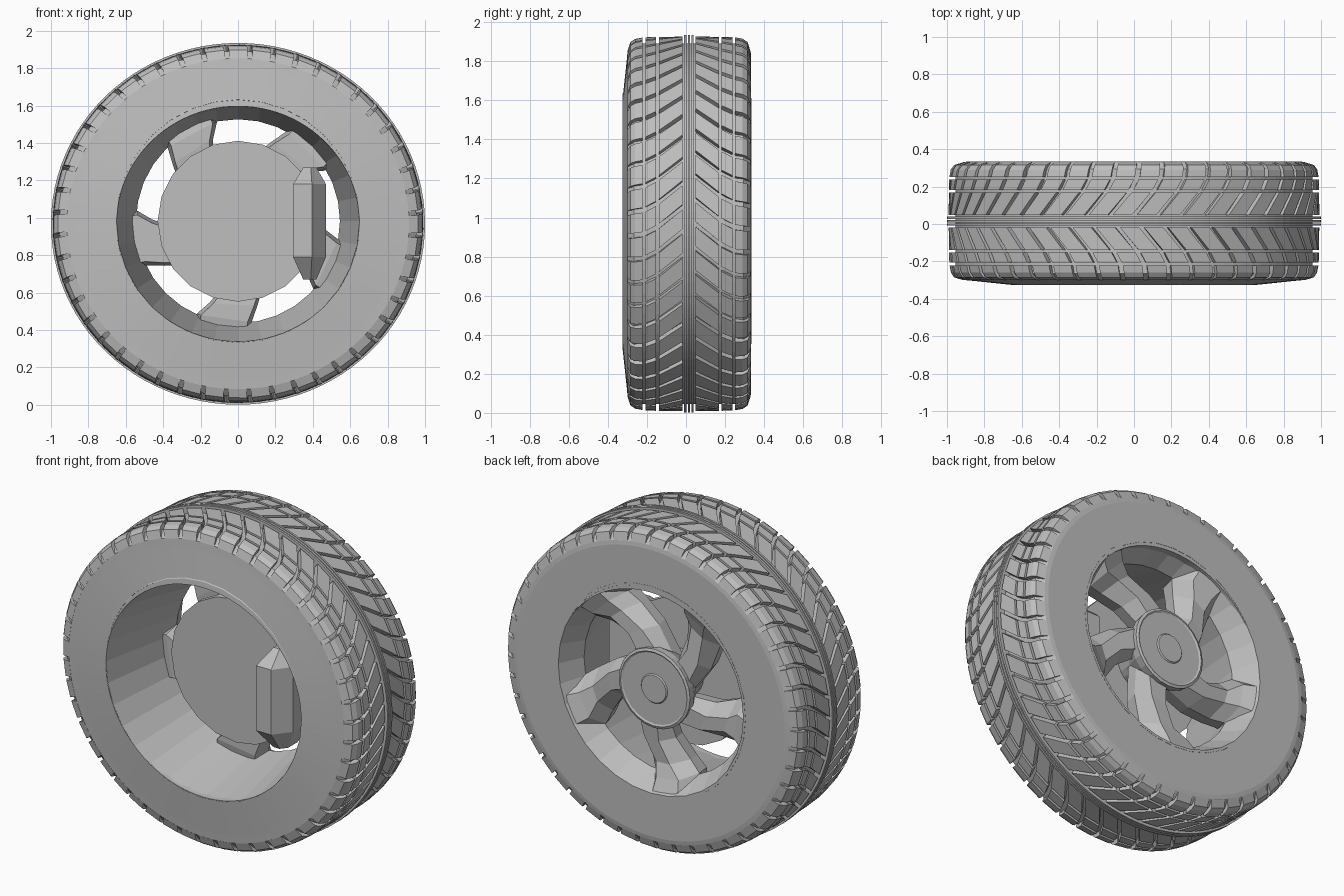
import bpy, bmesh
from math import sin, cos, radians, pi

cube = bpy.data.objects.get("Cube")
if cube:
    bpy.data.objects.remove(cube, do_unlink=True)

GREY = (0.52, 0.52, 0.52, 1)
grey = bpy.data.materials.new("mid_grey")
grey.use_nodes = True
grey.diffuse_color = GREY
grey.node_tree.nodes["Principled BSDF"].inputs["Base Color"].default_value = GREY

MID = 0.015       # middle of the tread across the width
BLOCKS = 48       # tread blocks per row


def rim_point(r, y, a):
    """Point around the round rim axle."""
    return (r * cos(a), y, 0.982 + r * sin(a))


def tyre_point(r, y, a):
    """Point around the tyre, which is squashed slightly by its load."""
    return (r * cos(a), y, 0.968 + r * sin(a) * 0.967)


def finish(name, bm):
    bmesh.ops.recalc_face_normals(bm, faces=bm.faces)
    mesh = bpy.data.meshes.new(name)
    bm.to_mesh(mesh)
    bm.free()
    mesh.materials.append(grey)
    obj = bpy.data.objects.new(name, mesh)
    bpy.context.collection.objects.link(obj)


def loft(bm, rings, closed=False):
    """Skin a row of equal point rings, then cap the ends or join them up."""
    rows = [[bm.verts.new(p) for p in ring] for ring in rings]
    n = len(rows[0])
    pairs = list(zip(rows, rows[1:]))
    if closed:
        pairs.append((rows[-1], rows[0]))
    else:
        bm.faces.new(rows[0])
        bm.faces.new(rows[-1][::-1])
    for a, b in pairs:
        for i in range(n):
            j = (i + 1) % n
            bm.faces.new((a[i], a[j], b[j], b[i]))


def lathe(bm, point, profile, n, closed=True):
    """Spin an (r, y) profile about the axle."""
    loft(bm, [[point(r, y, 2 * pi * i / n) for i in range(n)] for r, y in profile], closed)


# Tyre carcass, bulging toward the front bead
bm = bmesh.new()
lathe(bm, tyre_point, [(0.65, -0.326), (0.87, -0.303), (0.915, -0.299), (0.955, -0.265),
                       (0.955, 0.295), (0.915, 0.33), (0.89, 0.334), (0.625, 0.334)], 96)
finish("tyre_carcass", bm)

# Thin ribs round the middle of the tread
bm = bmesh.new()
for u in (-0.018, 0, 0.018):
    y = MID + u
    lathe(bm, tyre_point, [(0.95, y - 0.006), (1.0, y - 0.006),
                           (1.0, y + 0.006), (0.95, y + 0.006)], 96)
finish("tread_ribs", bm)


# Chevron tread blocks: rows of (distance from middle, top radius)
def sweep(u):
    """Trailing angle of the chevron at a distance from the middle."""
    return 0.85 * min(u, 0.16) + 0.55 * max(min(u, 0.23) - 0.16, 0) + 0.15 * max(u - 0.23, 0)


tread_rows = [
    [(0.034, 0.991), (0.153, 0.99)],
    [(0.168, 0.99), (0.222, 0.988)],
    [(0.237, 0.987), (0.275, 0.98), (0.3, 0.963), (0.315, 0.915)],
]
bm = bmesh.new()
step = 2 * pi / BLOCKS
for side in (-1, 1):
    for row in tread_rows:
        for k in range(BLOCKS):
            rings = []
            for u, r in row:
                a0 = k * step - sweep(u) + (0.3 * step if side > 0 else 0)
                a1 = a0 + step * 0.8
                y, low = MID + side * u, (min(r, 0.94), MID + side * min(u, 0.28))
                rings.append([tyre_point(*low, a0), tyre_point(r, y, a0),
                              tyre_point(r, y, a1), tyre_point(*low, a1)])
            loft(bm, rings)
finish("tread_blocks", bm)

# Rim barrel, narrowing toward the back and opening again at the outer lip
bm = bmesh.new()
lathe(bm, rim_point, [(0.65, -0.326), (0.545, 0.19), (0.615, 0.335),
                      (0.63, 0.335), (0.66, 0.2), (0.67, -0.31)], 32)
finish("rim_barrel", bm)

# Five swept spokes:
# radius, lead angle, back half width, front half width, back y, front y
spoke = [
    (0.17, 36, 0.08, 0.1, 0.28, 0.12),
    (0.33, 16, 0.05, 0.11, 0.265, 0.1),
    (0.46, 5, 0.045, 0.13, 0.255, 0.085),
    (0.54, 0, 0.075, 0.15, 0.285, 0.085),
    (0.61, 0, 0.085, 0.15, 0.32, 0.1),
]
bm = bmesh.new()
for k in range(5):
    rings = []
    for r, lead, wb, wf, yb, yf in spoke:
        a = radians(46 + 72 * k + lead)
        mid = (yb + yf) / 2
        rings.append([rim_point(r, yy, a + w / r) for yy, w in (
            (yb, -wb), (yb, wb), (mid, wf), (yf, wf * 0.85), (yf, -wf * 0.85), (mid, -wf))])
    loft(bm, rings)
finish("spokes", bm)

# Hub with a thin raised edge and a small centre cap
bm = bmesh.new()
lathe(bm, rim_point, [(0.13, 0.0), (0.17, 0.14), (0.23, 0.25), (0.237, 0.3), (0.222, 0.306),
                      (0.212, 0.3), (0.088, 0.3), (0.082, 0.307)], 24, closed=False)
finish("hub", bm)

# Brake disc
bm = bmesh.new()
lathe(bm, rim_point, [(0.43, -0.02), (0.43, 0.03)], 20, closed=False)
finish("brake_disc", bm)

# Brake caliper gripping the disc edge, tapered at both ends
outline = [(0.295, 0.06), (0.295, -0.25), (0.395, -0.25), (0.47, -0.15), (0.47, 0.06)]
bm = bmesh.new()
rings = []
for z, s in ((0.67, 0.4), (0.79, 1), (1.18, 1), (1.27, 0.4)):
    rings.append([(0.385 + (x - 0.385) * s, -0.1 + (y + 0.1) * s, z) for x, y in outline])
loft(bm, rings)
finish("brake_caliper", bm)
